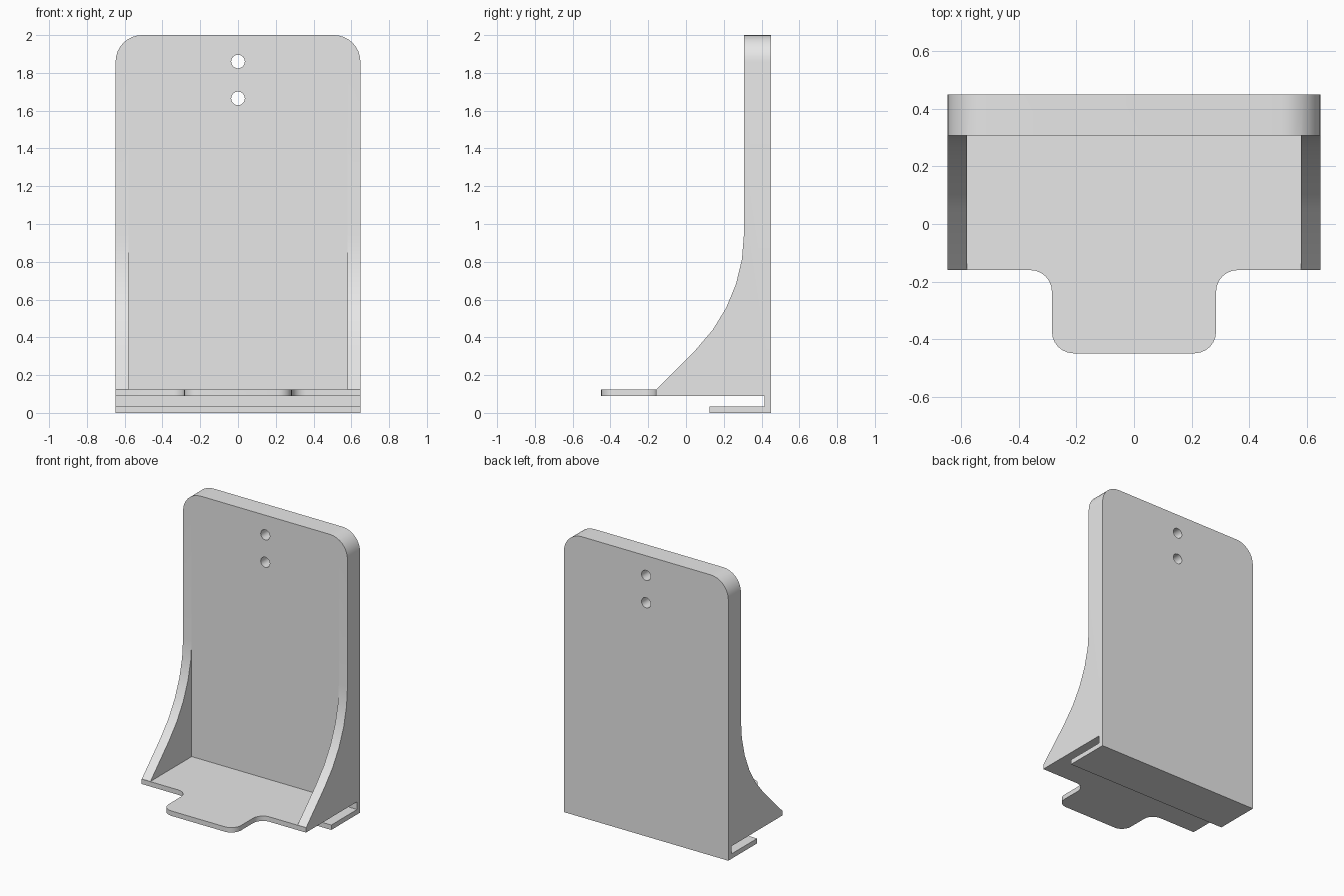
import bpy, bmesh
from math import cos, sin, radians

cube = bpy.data.objects.get("Cube")
if cube:
    bpy.data.objects.remove(cube, do_unlink=True)

grey = bpy.data.materials.new("light_grey")
grey.use_nodes = True
grey.diffuse_color = (0.8, 0.8, 0.8, 1)
grey.node_tree.nodes["Principled BSDF"].inputs["Base Color"].default_value = (0.8, 0.8, 0.8, 1)

WIDTH, BACK, FRONT = 0.648, 0.449, 0.307   # half width, back and front of the plate
SHELF_LOW, SHELF_TOP = 0.09, 0.125
LIP_TOP = 0.035


def arc(cx, cy, r, start, end, steps):
    angles = [radians(start + (end - start) * i / steps) for i in range(steps + 1)]
    return [(cx + r * cos(a), cy + r * sin(a)) for a in angles]


def mirrored(half):
    return half + [(-u, v) for u, v in reversed(half)]


def prism(name, outline, axis, low, high):
    """Extrude a flat outline along the given axis."""
    place = {"x": lambda u, v, d: (d, u, v),
             "y": lambda u, v, d: (u, d, v),
             "z": lambda u, v, d: (u, v, d)}[axis]
    bm = bmesh.new()
    face = bm.faces.new([bm.verts.new(place(u, v, low)) for u, v in outline])
    extruded = bmesh.ops.extrude_face_region(bm, geom=[face])["geom"]
    shift = place(0, 0, high - low)
    bmesh.ops.translate(bm, vec=shift, verts=[g for g in extruded if isinstance(g, bmesh.types.BMVert)])
    bmesh.ops.recalc_face_normals(bm, faces=bm.faces)
    mesh = bpy.data.meshes.new(name)
    bm.to_mesh(mesh)
    bm.free()
    mesh.materials.append(grey)
    ob = bpy.data.objects.new(name, mesh)
    bpy.context.collection.objects.link(ob)
    return ob


# Side profile: slot, bottom lip, back plate, curved ribs and shelf
rib_curve = arc(FRONT - 0.87, 0.95, 0.87, 0, -45, 5)
foot_y = rib_curve[-1][0] - (rib_curve[-1][1] - SHELF_TOP)
side = [(-0.6, SHELF_LOW), (0.415, SHELF_LOW), (0.415, LIP_TOP), (0.125, LIP_TOP),
        (0.125, 0), (BACK, 0), (BACK, 2), (FRONT, 2)]
side += rib_curve + [(foot_y, SHELF_TOP), (-0.6, SHELF_TOP)]
bracket = prism("wall_bracket", side, "x", -1, 1)

# Front outline with rounded top corners
corner = 0.14
front = mirrored([(WIDTH, -1)] + arc(WIDTH - corner, 2 - corner, corner, 0, 90, 8))
front_outline = prism("front_outline", front, "y", -1, 1)

# Plan outline with the rounded tongue
r = 0.075
plan = mirrored([(1, 1), (1, -0.16)] + arc(0.36, -0.16 - r, r, 90, 180, 6)
                + arc(0.285 - r, -BACK + r, r, 0, -90, 6))
plan_outline = prism("plan_outline", plan, "z", -1, 3)

# Pocket between the ribs, and the two screw holes
pocket = prism("pocket", mirrored([(0.58, SHELF_TOP), (0.58, 3)]), "y", -1, FRONT)
holes = [prism("screw_hole", arc(0, z, 0.036, 0, 345, 23), "y", 0.1, 1) for z in (1.86, 1.665)]

tools = [(front_outline, "INTERSECT"), (plan_outline, "INTERSECT"), (pocket, "DIFFERENCE")]
tools += [(hole, "DIFFERENCE") for hole in holes]
for tool, operation in tools:
    tool.hide_render = True
    mod = bracket.modifiers.new(tool.name, "BOOLEAN")
    mod.object, mod.operation, mod.solver = tool, operation, "EXACT"

# Bake the cuts and drop the helpers
bpy.context.view_layer.update()
bracket.data = bpy.data.meshes.new_from_object(
    bracket.evaluated_get(bpy.context.evaluated_depsgraph_get()))
bracket.modifiers.clear()
for tool, _ in tools:
    bpy.data.objects.remove(tool, do_unlink=True)

bpy.ops.object.select_all(action="DESELECT")
bracket.select_set(True)
bpy.context.view_layer.objects.active = bracket
bpy.ops.object.shade_smooth_by_angle(angle=radians(30))
